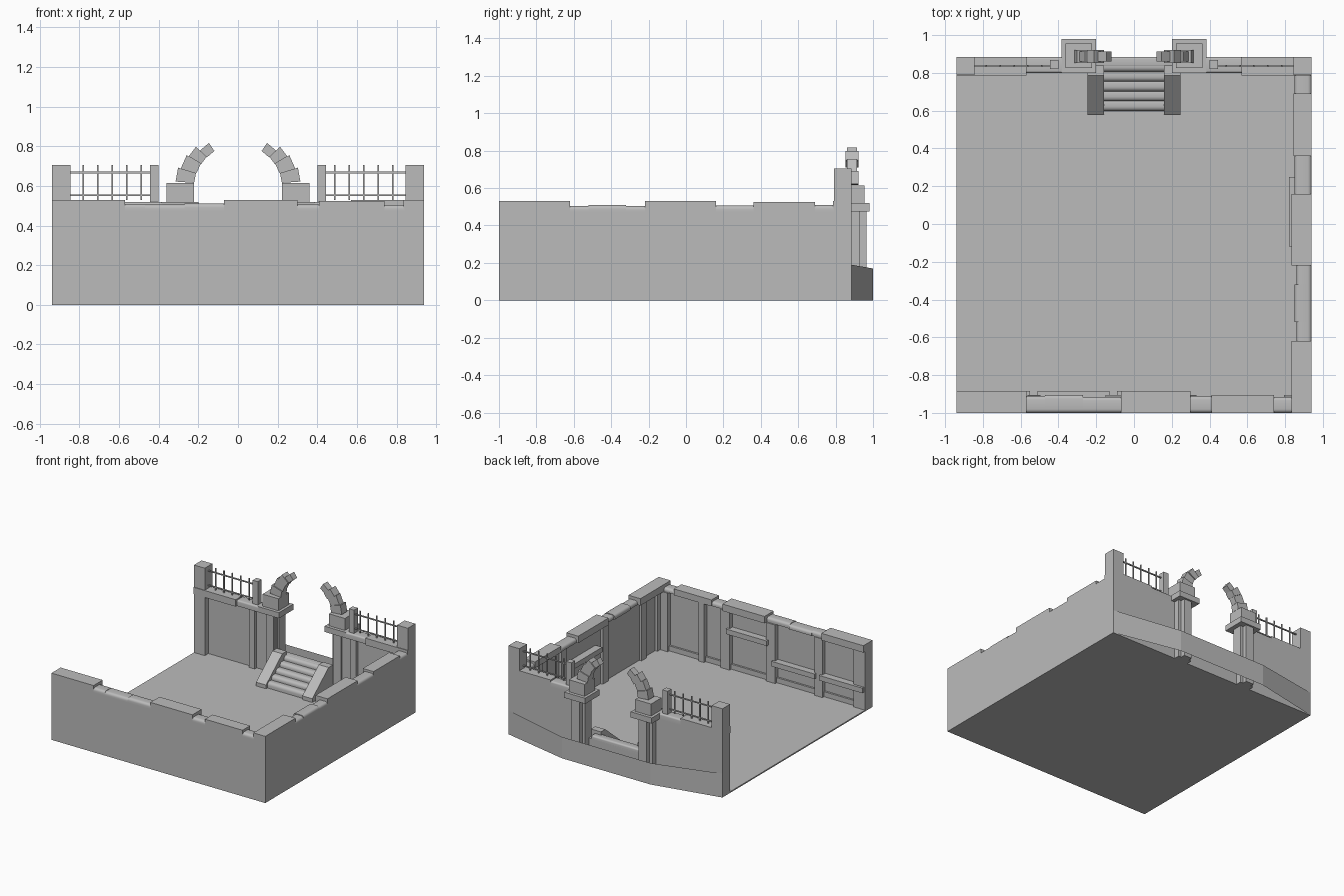
import bpy, bmesh
from math import radians, sin, cos
from mathutils import Vector

cube = bpy.data.objects.get("Cube")
if cube:
    bpy.data.objects.remove(cube, do_unlink=True)

stone = bpy.data.materials.new("grey_stone")
stone.use_nodes = True
GREY = (0.5, 0.5, 0.5, 1)
stone.diffuse_color = GREY
stone.node_tree.nodes["Principled BSDF"].inputs["Base Color"].default_value = GREY


def finish(name, bm, solid=True, smooth=False):
    if solid:
        bmesh.ops.recalc_face_normals(bm, faces=bm.faces)
    for f in bm.faces:
        f.smooth = smooth
    mesh = bpy.data.meshes.new(name)
    bm.to_mesh(mesh)
    bm.free()
    mesh.materials.append(stone)
    obj = bpy.data.objects.new(name, mesh)
    bpy.context.collection.objects.link(obj)
    return obj


def box(name, x, y, z, round_axis=None, radius=0.02):
    """Box from (min, max) ranges; round_axis softens the top edges along it."""
    bm = bmesh.new()
    bmesh.ops.create_cube(bm, size=1)
    for v in bm.verts:
        v.co = Vector([(r[0] + r[1]) / 2 + c * abs(r[1] - r[0])
                       for r, c in zip((x, y, z), v.co)])
    if round_axis is not None:
        top = max(z) - 1e-4
        edges = [e for e in bm.edges if all(v.co.z > top for v in e.verts)
                 and abs((e.verts[0].co - e.verts[1].co)[round_axis]) > 0.01]
        bmesh.ops.bevel(bm, geom=edges, offset=radius, segments=4,
                        profile=0.5, affect='EDGES')
    return finish(name, bm)


def prism(name, profile, lo, hi, axis):
    """Extrude a closed profile along x (axis 0) or y (axis 1)."""
    bm = bmesh.new()

    def place(a, b, d):
        return (d, a, b) if axis == 0 else (a, d, b)
    rings = [[bm.verts.new(place(a, b, d)) for a, b in profile] for d in (lo, hi)]
    bm.faces.new(rings[0])
    bm.faces.new(rings[1])
    n = len(profile)
    for i in range(n):
        j = (i + 1) % n
        bm.faces.new((rings[0][i], rings[0][j], rings[1][j], rings[1][i]))
    return finish(name, bm)


W, F, B = 0.94, -1.0, 0.885     # side, front and back planes
BODY = 0.475                    # height of the walls below the coping

# Floor and plain wall bodies
box("floor", (-W, W), (F, B), (0, 0.01))
box("front_wall", (-W, W), (F, -0.94), (0, BODY))
box("side_wall", (0.88, W), (F, B), (0, BODY))
for s in (-1, 1):
    box("back_wall", (s * 0.25, s * W), (0.835, B), (0, BODY))
box("sill_wall", (-0.26, 0.26), (0.84, B), (0, 0.16))

# Coping stones: start, end, top, inner depth, worn (rounded) or not
front_coping = [(-0.94, -0.57, 0.53, 0.115, 0), (-0.57, -0.47, 0.51, 0.09, 1),
                (-0.47, -0.27, 0.507, 0.095, 1), (-0.27, -0.07, 0.512, 0.085, 1),
                (-0.07, 0.3, 0.53, 0.115, 0), (0.3, 0.41, 0.507, 0.09, 1),
                (0.41, 0.74, 0.525, 0.095, 0), (0.74, 0.84, 0.505, 0.085, 1)]
for a, b, top, depth, worn in front_coping:
    box("front_coping", (a, b), (F, F + depth), (BODY, top), 0 if worn else None)
side_coping = [(-1, -0.62, 0.53, 0.105, 0), (-0.62, -0.52, 0.505, 0.08, 1),
               (-0.52, -0.32, 0.51, 0.09, 1), (-0.32, -0.22, 0.505, 0.08, 1),
               (-0.22, 0.16, 0.53, 0.105, 0), (0.16, 0.36, 0.507, 0.09, 1),
               (0.36, 0.69, 0.525, 0.095, 0), (0.69, 0.79, 0.51, 0.09, 1)]
for a, b, top, depth, worn in side_coping:
    box("side_coping", (W - depth, W), (a, b), (BODY, top), 1 if worn else None)

# Inner pilasters and ledges on the front wall
for x, w in ((-0.89, 0.1), (-0.53, 0.07), (-0.11, 0.08), (0.29, 0.08),
             (0.5, 0.05), (0.84, 0.09)):
    box("front_pilaster", (x - w / 2, x + w / 2), (-0.95, -0.905), (0, BODY))
for a, b, z in ((-0.93, -0.55, 0.15), (-0.51, -0.13, 0.15), (-0.09, 0.27, 0.3)):
    box("front_ledge", (a, b), (-0.95, -0.885), (z, z + 0.04))
box("front_skirting", (-0.9, 0.88), (-0.95, -0.925), (0, 0.05))

# Inner pilasters and ledge on the side wall
for y, w in ((-0.9, 0.06), (-0.7, 0.06), (-0.22, 0.07), (0.3, 0.07), (0.6, 0.06)):
    box("side_pilaster", (0.86, 0.89), (y - w / 2, y + w / 2), (0, BODY))
box("side_ledge", (0.82, 0.89), (-0.12, 0.25), (0.3, 0.34))

for s in (-1, 1):
    # Back wall coping, corner pillar and inner pilaster
    box("back_coping", (s * 0.57, s * W), (0.785, B), (BODY, 0.53))
    box("back_coping", (s * 0.38, s * 0.57), (0.80, B), (BODY, 0.52), 0, 0.012)
    box("corner_pillar", (s * 0.845, s * W), (0.79, B), (0, 0.705))
    box("back_pilaster", (s * 0.42, s * 0.47), (0.81, 0.84), (0, BODY))

    # Fence: end post, rails and balusters
    box("fence_post", (s * 0.40, s * 0.445), (0.82, 0.868), (0.5, 0.705))
    for z in (0.553, 0.668):
        box("fence_rail", (s * 0.44, s * 0.85), (0.831, 0.841), (z - 0.004, z + 0.004))
    for i in range(5):
        x = s * (0.488 + 0.0735 * i)
        box("fence_baluster", (x - 0.004, x + 0.004), (0.832, 0.84), (0.53, 0.705))

    # Gate pillar: stepped shaft, capital and arch base
    box("gate_shaft", (s * 0.235, s * 0.355), (0.85, 0.93), (0, BODY))
    box("gate_shaft_core", (s * 0.26, s * 0.33), (0.82, 0.965), (0, BODY))
    box("gate_capital", (s * 0.2, s * 0.385), (0.80, 0.98), (BODY, 0.52))
    box("arch_base", (s * 0.222, s * 0.362), (0.825, 0.955), (0.52, 0.615))

    # Broken arch of tapering blocks
    angles = (4, 17, 31, 43, 56)
    for i, outer in enumerate((0.316, 0.302, 0.29, 0.262)):
        inner = 0.222 - 0.003 * i
        a, b = radians(angles[i]), radians(angles[i + 1])
        pts = [(s * r * cos(t), 0.6 + r * sin(t))
               for r, t in ((inner, a), (outer, a), (outer, b), (inner, b))]
        half = 0.034 if i % 2 == 0 else 0.026
        prism("arch_block", pts, 0.887 - half, 0.887 + half, 1)

    # Sloping stair cheek
    cheek = [(0.58, 0), (0.58, 0.04), (0.785, 0.21), (0.84, 0.21), (0.84, 0)]
    prism("stair_cheek", cheek, s * 0.16, s * 0.247, 0)

# Rounded stair treads
for i in range(5):
    y, top = 0.62 + 0.052 * i, 0.055 + 0.032 * i
    box("stair_tread", (-0.16, 0.16), (y - 0.022, y + 0.045), (max(0, top - 0.05), top), 0, 0.024)
box("top_step", (-0.21, 0.21), (0.83, B), (0.14, 0.185), 0, 0.012)

# Thin bowed street edge along the back
bm = bmesh.new()
path = [(W, B, 0.19), (0.39, 1.0, 0.17), (-0.39, 1.0, 0.17), (-W, B, 0.19)]
low = [bm.verts.new((x, y, 0)) for x, y, z in path]
high = [bm.verts.new(p) for p in path]
for i in range(3):
    bm.faces.new((low[i], low[i + 1], high[i + 1], high[i]))
finish("street_edge", bm, solid=False)

# Soften only the worn stones
bpy.ops.object.select_all(action='DESELECT')
for obj in bpy.context.scene.objects:
    if obj.type == 'MESH' and obj.name.startswith(("front_coping", "side_coping", "back_coping",
                                                   "stair_tread", "top_step")):
        obj.select_set(True)
        bpy.context.view_layer.objects.active = obj
bpy.ops.object.shade_smooth_by_angle(angle=radians(35))

# Corner stone where front and side walls meet is covered by the first side coping
